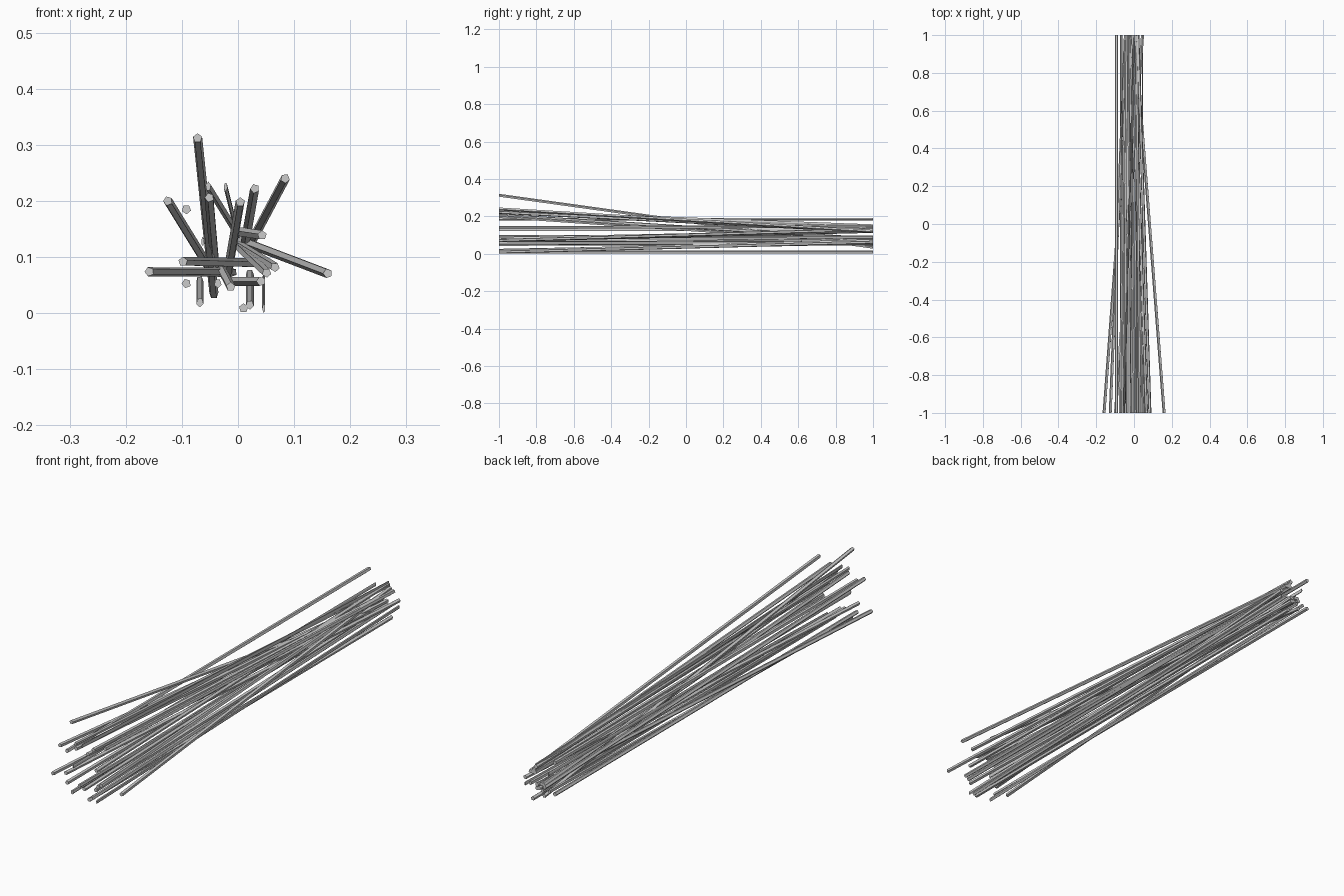
import bpy, bmesh, math

R = 0.0085  # stick radius


def stick(name, front, back, width=1.0, turn=0.0):
    """Five-sided stick from the front plane (y=-1) to the back plane (y=1)."""
    bm = bmesh.new()
    rings = []
    for (x, z), y in ((front, -1.0), (back, 1.0)):
        ring = []
        for i in range(5):
            a = math.radians(turn + 90 + 72 * i)
            ring.append(bm.verts.new((x + R * width * math.cos(a), y, z + R * math.sin(a))))
        rings.append(ring)
    f, b = rings
    bm.faces.new(f)
    bm.faces.new(b[::-1])
    for i in range(5):
        j = (i + 1) % 5
        bm.faces.new((f[i], b[i], b[j], f[j]))
    bmesh.ops.recalc_face_normals(bm, faces=bm.faces)
    me = bpy.data.meshes.new(name)
    bm.to_mesh(me)
    bm.free()
    ob = bpy.data.objects.new(name, me)
    bpy.context.collection.objects.link(ob)


# front x, front z, back x, back z, width factor
sticks = [
    # upper sticks, spreading upwards at the front
    (-.072, .312, -.043, .034, 1), (-.125, .200, -.045, .070, 1),
    (-.092, .185, -.092, .185, 1), (-.053, .226, .000, .140, .6),
    (-.051, .206, -.040, .080, 1), (-.022, .225, -.003, .150, .4),
    (.004, .198, -.020, .060, 1), (.030, .222, .012, .120, 1),
    (.084, .240, .020, .120, 1),
    # middle sticks, spreading sideways
    (.043, .139, -.005, .146, 1), (.160, .071, .005, .130, 1),
    (.066, .082, .000, .122, 1), (-.098, .092, .045, .089, 1),
    (-.158, .074, -.010, .073, 1), (.051, .072, .000, .120, 1),
    (-.063, .128, -.063, .128, .3),
    # lower sticks
    (-.092, .053, -.092, .053, 1), (-.068, .019, -.068, .058, .8),
    (-.013, .047, -.030, .080, 1), (.041, .057, -.010, .057, 1),
    (.021, .015, .021, .070, .9), (.010, .009, .010, .009, 1),
    (.046, .009, .046, .062, .35), (-.036, .053, -.036, .053, .8),
]
for n, (fx, fz, bx, bz, w) in enumerate(sticks):
    stick(f"stick_{n + 1:02d}", (fx, fz), (bx, bz), w, turn=(n % 3) * 20)
